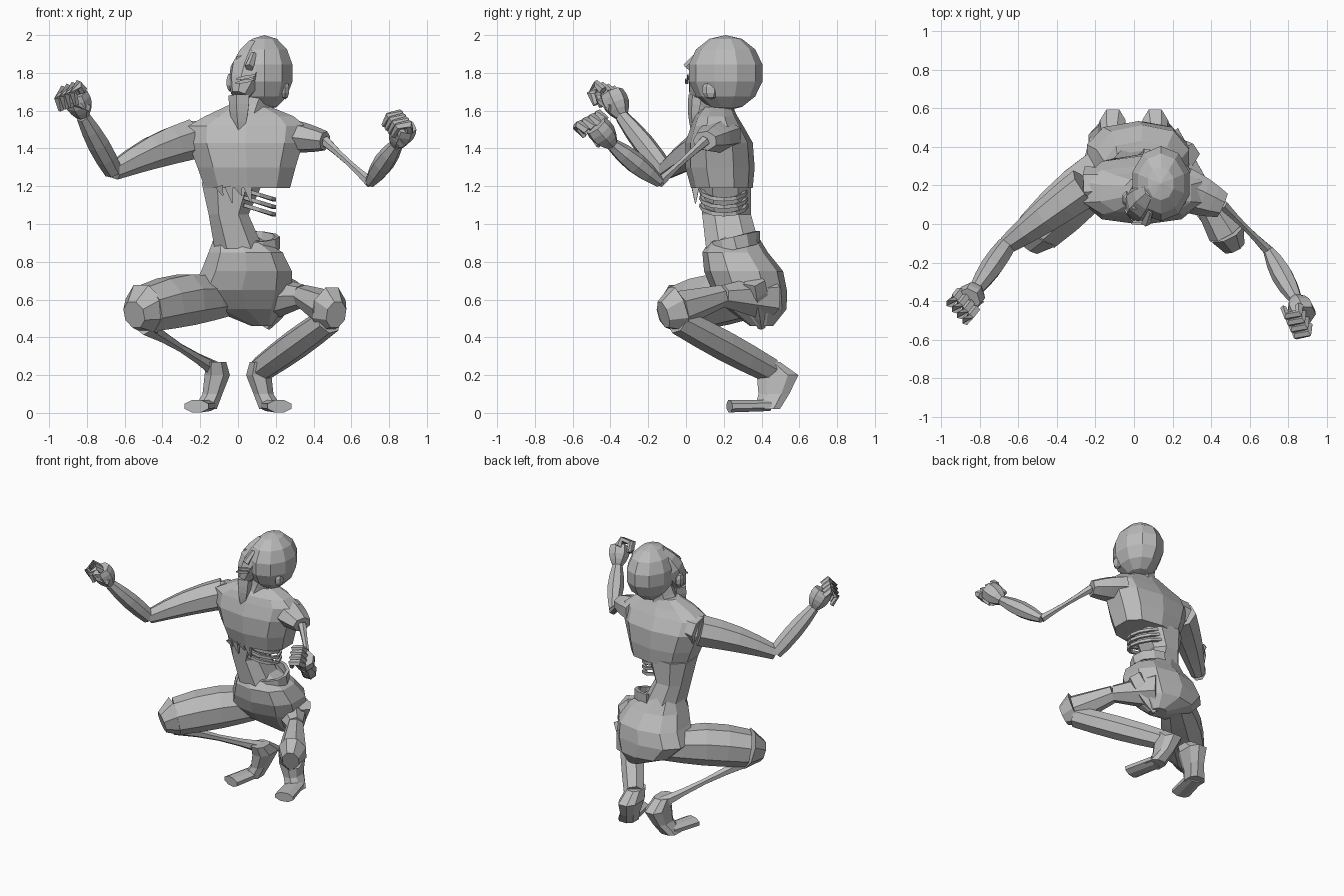
import bpy, bmesh, math
from mathutils import Vector, Matrix

if "Cube" in bpy.data.objects:
    bpy.data.objects.remove(bpy.data.objects["Cube"])

UP, SIDEWAYS, BACK = Vector((0, 0, 1)), Vector((1, 0, 0)), Vector((0, 1, 0))

skin = bpy.data.materials.new("plain_grey")
skin.use_nodes = True
GREY = (0.5, 0.5, 0.5, 1)
skin.diffuse_color = GREY
skin.node_tree.nodes["Principled BSDF"].inputs["Base Color"].default_value = GREY


def finish(name, bm):
    bmesh.ops.recalc_face_normals(bm, faces=bm.faces[:])
    mesh = bpy.data.meshes.new(name)
    bm.to_mesh(mesh)
    bm.free()
    mesh.materials.append(skin)
    bpy.context.collection.objects.link(bpy.data.objects.new(name, mesh))


def bent(value, power):
    return math.copysign(abs(value) ** power, value)


def skin_rings(name, rings, sides, power=1.0):
    """Closed skin over rings, each a centre and two half axes; low power is boxier."""
    bm = bmesh.new()
    loops = []
    for centre, u, v in rings:
        angles = [math.tau * (k + 0.5) / sides for k in range(sides)]
        loops.append([bm.verts.new(centre + u * bent(math.cos(a), power)
                                   + v * bent(math.sin(a), power)) for a in angles])
    for low, high in zip(loops, loops[1:]):
        for k in range(sides):
            n = (k + 1) % sides
            bm.faces.new((low[k], low[n], high[n], high[k]))
    bm.faces.new(loops[0])
    bm.faces.new(loops[-1])
    finish(name, bm)


def tube(name, points, radii, sides=6, flat=1.0):
    """Rings square to a path; flat scales the height of each ring."""
    rings = []
    for i, (p, r) in enumerate(zip(points, radii)):
        ahead = points[min(i + 1, len(points) - 1)]
        t = (ahead - points[max(i - 1, 0)]).normalized()
        side = UP if abs(t.z) < 0.9 else BACK
        u = side.cross(t).normalized()
        rings.append((p, u * r, t.cross(u) * r * flat))
    skin_rings(name, rings, sides)


def limb(name, start, end, r_start, r_end, bulge=0.0, sides=7, flat=1.0, arch=0.0):
    """Tapered limb between two joints, swollen by bulge and lifted by arch midway."""
    steps = [i / 4 for i in range(5)]
    tube(name, [start.lerp(end, t) + UP * arch * math.sin(math.pi * t) for t in steps],
         [r_start + (r_end - r_start) * t + bulge * math.sin(math.pi * t) for t in steps],
         sides, flat)


def body(name, slices, sides=10, power=0.8):
    """Level slices, each a height, an x range and a y range."""
    rings = []
    for z, (left, right), (front, back) in slices:
        centre = Vector(((left + right) / 2, (front + back) / 2, z))
        rings.append((centre, SIDEWAYS * (right - left) * 0.51, BACK * (back - front) * 0.51))
    skin_rings(name, rings, sides, power)


def ball(name, centre, size, u, v):
    bm = bmesh.new()
    bmesh.ops.create_uvsphere(bm, u_segments=u, v_segments=v, radius=1)
    bm.transform(Matrix.Translation(centre) @ Matrix.Diagonal((*size, 1)))
    finish(name, bm)


# Torso: rib cage, hollowed waist, pelvis
body("chest", [(1.19, (-.18, .28), (.03, .35)),
               (1.3, (-.22, .31), (0, .36)),
               (1.43, (-.27, .35), (0, .35)),
               (1.52, (-.27, .36), (.03, .3)),
               (1.57, (-.18, .3), (.05, .27)),
               (1.63, (-.05, .15), (.1, .24))])
body("waist", [(1.22, (-.2, .14), (.06, .35)),
               (1.05, (-.16, .06), (.08, .35)),
               (.87, (-.13, .14), (.1, .4))], sides=8)
body("pelvis", [(.95, (-.12, .08), (.15, .37)),
                (.85, (-.16, .24), (.09, .43)),
                (.75, (-.2, .29), (.1, .51)),
                (.65, (-.25, .29), (.14, .53)),
                (.55, (-.15, .24), (.22, .53)),
                (.46, (.07, .18), (.34, .46))])

# Torn hem of the rib cage, bare ribs and a loose band of gut
for i in range(4):
    hem = Vector((i / 20 - .1, .05, 1.2))
    tip = hem + Vector((.02, 0, -.05 - .04 * (i % 2)))
    limb("torn_strip", hem, tip, .03, .004, sides=4)


def hoop(name, centre, reach, radius, flat=1.0, dip=0.0, rise=0.0):
    """Half ring round the left side; dip lowers its middle, rise lifts its back."""
    path = []
    for i in range(7):
        a = math.pi * (i / 6 - 0.5)
        c, s = math.cos(a), math.sin(a)
        path.append(centre + Vector((c * reach, s * .12, s * rise - c * dip)))
    tube(name, path, [radius] * len(path), 4, flat)


for i in range(3):
    hoop("rib", Vector((.03, .2, 1.18 - i / 25)), .16, .014, dip=.05)
hoop("gut_band", Vector((.05, .26, .9)), .16, .016, flat=3, rise=.03)

# Neck and tilted head
chin, brow = Vector((.01, .06, 1.68)), Vector((.1, .18, 1.95))
nape = Vector((.12, .18, 1.75))
limb("neck", Vector((.03, .15, 1.5)), nape, .11, .1, bulge=-.01)
limb("throat", Vector((.01, .05, 1.49)), chin + BACK * .01, .025, .06, bulge=.01, sides=5)
ball("cranium", nape + Vector((.02, .03, .05)), (.16, .2, .2), 10, 7)
limb("face", chin, brow, .05, .05, bulge=.05, sides=8)
limb("nose", chin.lerp(brow, .55) - BACK * .12, chin.lerp(brow, .82) - BACK * .09,
     .025, .015, sides=5)
across = Vector((.05, 0, .01))
for side in (-1, 1):
    eye = chin.lerp(brow, .8) + across * side - BACK * .07
    limb("brow", eye - across * .8, eye + across * .8, .012, .012, sides=4)
    ball("ear", Vector((.105, .13, 1.73)) + Vector((.145, 0, -.02)) * side,
         (.025, .045, .05), 6, 5)
for share in (.28, .36):
    mouth = chin.lerp(brow, share) - BACK * .09
    limb("lip", mouth - across, mouth + across, .006, .006, bulge=.007, sides=4)


def fist(side, wrist, along, row, curl):
    """Palm with four curled fingers and a thumb."""
    d = along.normalized()
    c = (curl - d * curl.dot(d)).normalized()
    s = d.cross(c)
    s *= math.copysign(1, s.dot(row))
    limb(side + "_palm", wrist, wrist + d * .14, .035, .065, bulge=.02, sides=7)
    for i in range(4):
        k = wrist + d * (.12 + i / 80) + s * (i / 25 - .06)
        path = [k, k + d * .05 + c * .02, k + d * .03 + c * .08, k - d * .04 + c * .08]
        tube(side + "_finger", path, [.024, .024, .022, .016], 5)
    base = wrist + d * .05 + s * .05
    tip = base + d * .09 + c * .08 - s * .03
    limb(side + "_thumb", base, tip, .027, .015, sides=5)


# Right arm, whole
shoulder = Vector((-.25, .19, 1.45))
elbow = Vector((-.66, -.11, 1.28))
wrist = Vector((-.82, -.34, 1.57))
limb("right_shoulder", Vector((-.1, .2, 1.47)), shoulder, .09, .11, flat=.9)
limb("right_upper_arm", shoulder, elbow, .11, .05, bulge=.01, arch=.015)
limb("right_forearm", elbow, wrist, .05, .038, bulge=.015)
fist("right", wrist, along=Vector((-.3, -.4, .9)), row=Vector((.8, 0, .5)),
     curl=Vector((-.5, -.6, 0)))

# Left arm, bare bone above the elbow
shoulder = Vector((.46, .1, 1.44))
elbow = Vector((.7, -.14, 1.22))
wrist = Vector((.84, -.39, 1.42))
limb("left_shoulder", Vector((.25, .19, 1.47)), shoulder, .12, .07, bulge=.01, flat=.75)
limb("left_arm_bone", shoulder, elbow, .03, .03, bulge=-.012, sides=6)
limb("left_forearm", elbow, wrist, .03, .035, bulge=.025)
fist("left", wrist, along=Vector((.3, -.6, .7)), row=Vector((0, -.6, .5)),
     curl=Vector((-.4, -.5, .3)))

# Right leg: full thigh, bare shin bone
kneecap = Vector((.02, .08, .03))
knee = Vector((-.49, -.03, .55))
limb("right_thigh", Vector((-.05, .38, .61)), knee, .1, .13, bulge=.03, sides=8, arch=.02)
limb("right_knee", knee, knee - kneecap - SIDEWAYS * .04, .13, .07, sides=8, flat=1.1)
ankle = Vector((-.12, .46, .23))
limb("right_shin_bone", knee - UP * .09, ankle, .05, .045, bulge=-.025, sides=6)

# Left leg: wasted thigh, torn hip, full calf
knee = Vector((.48, -.04, .55))
thigh = Vector((.34, .19, .62))
limb("left_hip", Vector((.14, .42, .61)), thigh, .13, .06)
limb("left_thigh", thigh, knee, .06, .1)
limb("left_knee", knee, knee - kneecap + SIDEWAYS * .06, .1, .06, sides=8, flat=1.3)
limb("hip_flap", Vector((.29, .36, .7)), Vector((.15, .4, .45)), .06, .02, bulge=.02, sides=5)
ankle = Vector((.12, .44, .23))
limb("left_calf", knee - UP * .06, ankle, .075, .07, bulge=.01)

# Feet raised on the toes
for side, m in (("left", 1), ("right", -1)):
    sole, toe = Vector((m * .17, .44, .04)), Vector((m * .22, .23, .035))
    body(side + "_heel", [(z, sorted((m * inner, m * outer)), depth)
                          for z, inner, outer, depth in
                          ((.02, .11, .24, (.36, .5)),
                           (.1, .08, .19, (.38, .55)),
                           (.2, .04, .18, (.37, .6)),
                           (.27, .06, .17, (.35, .5)))], sides=8)
    limb(side + "_toes", sole, toe, .065, .07, sides=8, flat=.5)
